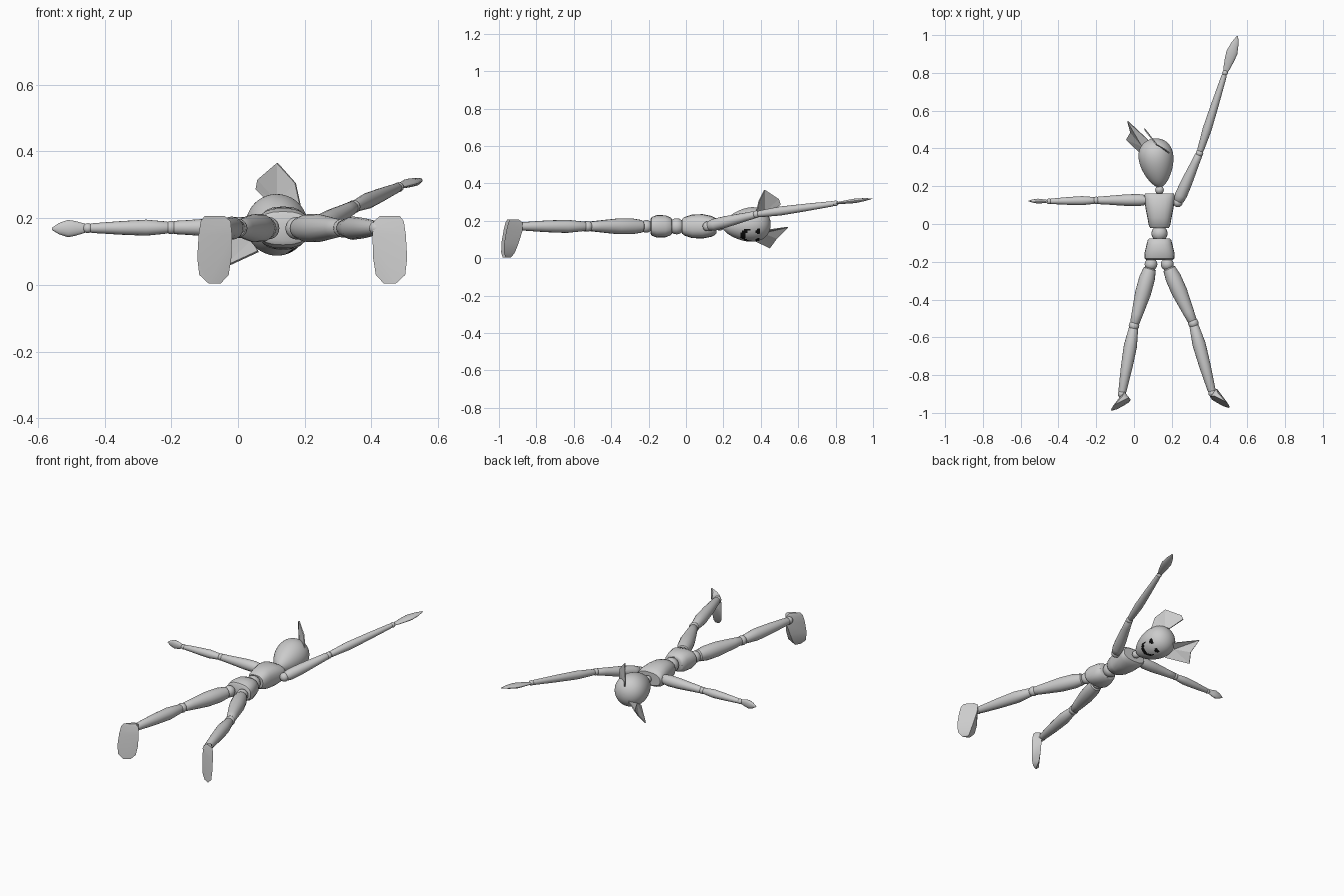
import bpy, bmesh, math
from mathutils import Vector as V

if "Cube" in bpy.data.objects:
    bpy.data.objects.remove(bpy.data.objects["Cube"])


def material(name, rgb):
    m = bpy.data.materials.new(name)
    m.diffuse_color = (*rgb, 1)
    m.use_nodes = True
    m.node_tree.nodes["Principled BSDF"].inputs["Base Color"].default_value = m.diffuse_color
    return m


GREY = material("light grey", (0.6, 0.6, 0.6))
BLACK = material("black", (0.005, 0.005, 0.005))


def finish(name, bm, smooth=40):
    bmesh.ops.recalc_face_normals(bm, faces=bm.faces[:])
    me = bpy.data.meshes.new(name)
    bm.to_mesh(me)
    bm.free()
    ob = bpy.data.objects.new(name, me)
    bpy.context.collection.objects.link(ob)
    me.materials.append(GREY)
    if smooth:
        bpy.ops.object.select_all(action='DESELECT')
        ob.select_set(True)
        bpy.context.view_layer.objects.active = ob
        bpy.ops.object.shade_smooth_by_angle(angle=math.radians(smooth))
    return ob


def loft(name, a, b, prof, n=16, square=1.0):
    """Rounded body from a to b; prof rows are (t, horizontal radius, vertical radius)."""
    a, b = V(a), V(b)
    d = (b - a).normalized()
    u = d.cross(V((0, 0, 1))).normalized()
    w = u.cross(d)
    bm = bmesh.new()
    rings = []
    for t, ru, rw in prof:
        ring = []
        for i in range(n):
            k = 2 * math.pi * i / n
            c, s = math.cos(k), math.sin(k)
            c = math.copysign(abs(c) ** square, c)
            s = math.copysign(abs(s) ** square, s)
            ring.append(bm.verts.new(a.lerp(b, t) + u * (c * ru) + w * (s * rw)))
        rings.append(ring)
    for r, q in zip(rings, rings[1:]):
        for i in range(n):
            bm.faces.new((r[i], r[(i + 1) % n], q[(i + 1) % n], q[i]))
    bm.faces.new(rings[0])
    bm.faces.new(rings[-1])
    return finish(name, bm)


def ball(name, p, r):
    bm = bmesh.new()
    bmesh.ops.create_uvsphere(bm, u_segments=16, v_segments=10, radius=r)
    bmesh.ops.translate(bm, verts=bm.verts[:], vec=V(p))
    return finish(name, bm)


def scaled(prof, r):
    return [(t, k * r, k * r) for t, k in prof]


CZ = 0.17
# Trunk
loft("chest", (0.135, -0.022, CZ), (0.135, 0.162, CZ),
     [(0, .048, .038), (.06, .056, .048), (.3, .064, .063), (.6, .075, .065),
      (.85, .081, .056), (.96, .08, .046), (1, .074, .038)], 20, 0.8)
ball("abdomen_ball", (0.135, -0.05, CZ), 0.043)
loft("pelvis", (0.135, -0.19, CZ), (0.135, -0.076, CZ),
     [(0, .07, .038), (.06, .079, .05), (.3, .08, .06), (.7, .069, .059),
      (.94, .062, .048), (1, .054, .04)], 20, 0.8)
ball("neck_ball", (0.135, 0.18, CZ), 0.023)

# Egg-shaped head with the face turned to one side and down
chin, crown = V((0.138, 0.195, 0.17)), V((0.103, 0.452, 0.186))
prof = []
for i in range(45):
    s = -math.cos(math.pi * (0.02 + 0.96 * i / 44))
    r = 0.089 * math.sqrt(1 - s * s) * (1 + 0.28 * s)
    prof.append(((s + 1) / 2, r, r))
head = loft("head", chin, crown, prof, 72)
head.data.materials.append(BLACK)
up = (crown - chin).normalized()
side = V((0.7, 0, 0.7))
side = (side - up * side.dot(up)).normalized()
fwd = up.cross(side)
if fwd.z > 0:
    fwd = -fwd
mid = (chin + crown) / 2
for f in head.data.polygons:
    p = f.center - mid
    l, h = p.dot(side), p.dot(up)
    eye = math.hypot(abs(l) - 0.031, h - 0.05) < 0.014
    mouth = math.hypot(l, h - 0.003) < 0.046 < math.hypot(l, h - 0.022) + 0.003
    if p.dot(fwd) > 0 and (eye or mouth):
        f.material_index = 1

# Thin folded ears
ears = {
    "upper_ear": ((.12, .42, .25), [(.105, .44, .235), (.055, .505, .287), (.06, .495, .315),
                  (.118, .42, .365), (.172, .39, .305), (.187, .375, .236)]),
    "lower_ear": ((.045, .41, .135), [(.06, .35, .10), (-.04, .447, .054), (-.018, .485, .105),
                  (-.034, .545, .166), (.08, .44, .15)]),
}
for name, (root, rim) in ears.items():
    bm = bmesh.new()
    c = bm.verts.new(root)
    vs = [bm.verts.new(p) for p in rim]
    for p, q in zip(vs, vs[1:]):
        bm.faces.new((c, p, q))
    ob = finish(name, bm, 0)
    mod = ob.modifiers.new("thickness", 'SOLIDIFY')
    mod.thickness = 0.006
    mod.offset = 0

# Limb profiles, as (position, share of radius)
UPPER_ARM = [(0, .45), (.04, .85), (.15, 1), (.4, .95), (.8, .7), (.96, .62), (1, .4)]
FOREARM = [(0, .5), (.05, .75), (.3, 1), (.6, .85), (.95, .6), (1, .45)]
THIGH = [(0, .4), (.04, .8), (.2, 1), (.45, 1), (.8, .72), (.96, .58), (1, .35)]
SHIN = [(0, .45), (.05, .72), (.3, 1), (.6, .88), (.95, .62), (1, .45)]
HAND = [(0, .35), (.1, .55), (.35, .85), (.55, 1), (.8, .65), (1, .12)]

# Arms: shoulder, elbow, wrist, fingertip, hand half sizes
arms = {
    "left": ((.065, .127, .172), (-.2, .125, .172), (-.45, .12, .17), (-.558, .122, .168), (.013, .026)),
    "right": ((.232, .115, .17), (.347, .375, .234), (.482, .80, .293), (.548, .995, .318), (.03, .012)),
}
for s, (sh, el, wr, tip, (hu, hw)) in arms.items():
    ball(s + "_shoulder_ball", sh, 0.026)
    loft(s + "_upper_arm", sh, el, scaled(UPPER_ARM, 0.032))
    ball(s + "_elbow_ball", el, 0.02)
    loft(s + "_forearm", el, wr, scaled(FOREARM, 0.024))
    ball(s + "_wrist_ball", wr, 0.015)
    loft(s + "_hand", wr, tip, [(t, k * hu, k * hw) for t, k in HAND])

# Legs: hip, knee, ankle
legs = {
    "left": ((.09, -.213, CZ), (0, -.538, CZ), (-.064, -.90, CZ)),
    "right": ((.176, -.213, CZ), (.314, -.525, CZ), (.415, -.895, CZ)),
}
# Foot slices: height, outer edge, inner edge, instep (x, y)
foot = [
    (.207, (-.10, -.955), (-.04, -.925), (-.06, -.91)),
    (.19, (-.112, -.965), (-.022, -.925), (-.05, -.888)),
    (.15, (-.118, -.975), (-.018, -.93), (-.055, -.888)),
    (.08, (-.122, -.987), (-.02, -.935), (-.065, -.91)),
    (.03, (-.116, -.988), (-.028, -.945), (-.07, -.93)),
    (.004, (-.088, -.98), (-.052, -.96), (-.07, -.95)),
]
for s, (hip, knee, ankle) in legs.items():
    ball(s + "_hip_ball", hip, 0.034)
    loft(s + "_thigh", V(hip).lerp(V(knee), .04), knee, scaled(THIGH, 0.042))
    ball(s + "_knee_ball", knee, 0.028)
    loft(s + "_shin", knee, ankle, scaled(SHIN, 0.035))
    ball(s + "_ankle_ball", ankle, 0.022)
    bm = bmesh.new()
    for z, *pts in foot:
        for x, y in pts:
            if s == "right":
                x, y = 0.385 - x, y + 0.015
            bm.verts.new((x, y, z))
    bmesh.ops.convex_hull(bm, input=bm.verts[:])
    finish(s + "_foot", bm, 50)
